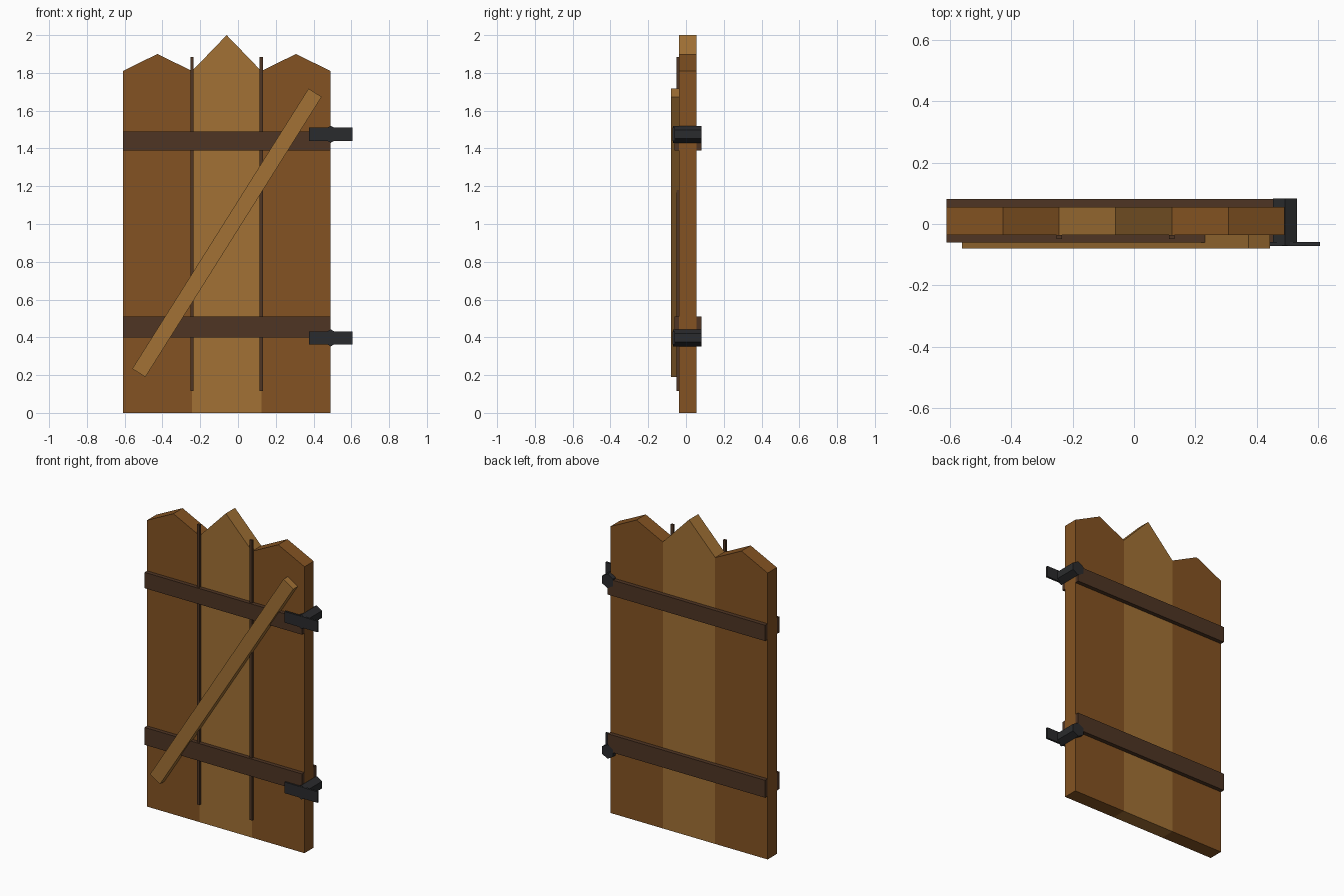
import bpy
import math
from mathutils import Matrix, Vector

cube = bpy.data.objects.get("Cube")
if cube:
    bpy.data.objects.remove(cube, do_unlink=True)


def material(name, rgb):
    mat = bpy.data.materials.new(name)
    mat.use_nodes = True
    color = (*rgb, 1)
    mat.diffuse_color = color
    bsdf = next(n for n in mat.node_tree.nodes if n.type == "BSDF_PRINCIPLED")
    bsdf.inputs["Base Color"].default_value = color
    bsdf.inputs["Roughness"].default_value = 0.8
    return mat


brown = material("brown wood", (0.23, 0.086, 0.016))
light = material("light wood", (0.36, 0.165, 0.035))
dark = material("dark wood", (0.077, 0.035, 0.017))
iron = material("black iron", (0.023, 0.024, 0.026))


def extrude(name, outline, y0, y1, mat):
    """Solid from an (x, z) outline, given anticlockwise from the front, between two depths."""
    n = len(outline)
    verts = [(x, y, z) for y in (y0, y1) for x, z in outline]
    faces = [tuple(range(n)), tuple(reversed(range(n, 2 * n)))]
    faces += [((i + 1) % n, i, n + i, n + (i + 1) % n) for i in range(n)]
    mesh = bpy.data.meshes.new(name)
    mesh.from_pydata(verts, [], faces)
    mesh.materials.append(mat)
    obj = bpy.data.objects.new(name, mesh)
    bpy.context.collection.objects.link(obj)
    return obj


def box(name, x0, x1, y0, y1, z0, z1, mat):
    return extrude(name, [(x0, z0), (x1, z0), (x1, z1), (x0, z1)], y0, y1, mat)


LEFT, RIGHT = -0.61, 0.49
FRONT, BACK = -0.036, 0.056
WIDTH = (RIGHT - LEFT) / 3
SHOULDER = 1.81

# Pointed planks
for i, (side, peak, mat) in enumerate([("right", 1.90, brown), ("middle", 2.0, light), ("left", 1.90, brown)]):
    x0 = LEFT + i * WIDTH
    x1 = x0 + WIDTH
    outline = [(x0, 0), (x1, 0), (x1, SHOULDER), ((x0 + x1) / 2, peak), (x0, SHOULDER)]
    extrude(side + "_plank", outline, FRONT, BACK, mat)

# Thin strips covering the plank joints
for i, side in enumerate(("right", "left"), 1):
    x = LEFT + i * WIDTH
    box(side + "_joint_strip", x - 0.009, x + 0.009, -0.049, FRONT, 0.115, 1.885, dark)

# Cross battens on both faces, with a hinge beside each pair
for level, z0, z1, pin_z in [("lower", 0.40, 0.51, 0.397), ("upper", 1.39, 1.49, 1.475)]:
    box(level + "_front_batten", LEFT, RIGHT, -0.061, FRONT, z0, z1, dark)
    box(level + "_back_batten", LEFT, RIGHT, BACK, 0.082, z0, z1, dark)
    box(level + "_hinge_plate", 0.375, 0.605, -0.071, -0.058, pin_z - 0.035, pin_z + 0.035, iron)
    hexagon = [(0.491 + 0.045 * math.cos(a), pin_z + 0.045 * math.sin(a))
               for a in (math.radians(30 + 60 * k) for k in range(6))]
    extrude(level + "_hinge_pin", hexagon, -0.0695, 0.083, iron)

# Diagonal brace
start, end = Vector((-0.525, 0, 0.212)), Vector((0.408, 0, 1.695))
run = end - start
half = run.length / 2
brace = box("diagonal_brace", -half, half, -0.08, FRONT, -0.041, 0.041, light)
angle = math.atan2(run.z, run.x)
brace.data.transform(Matrix.Translation((start + end) / 2) @ Matrix.Rotation(-angle, 4, "Y"))
